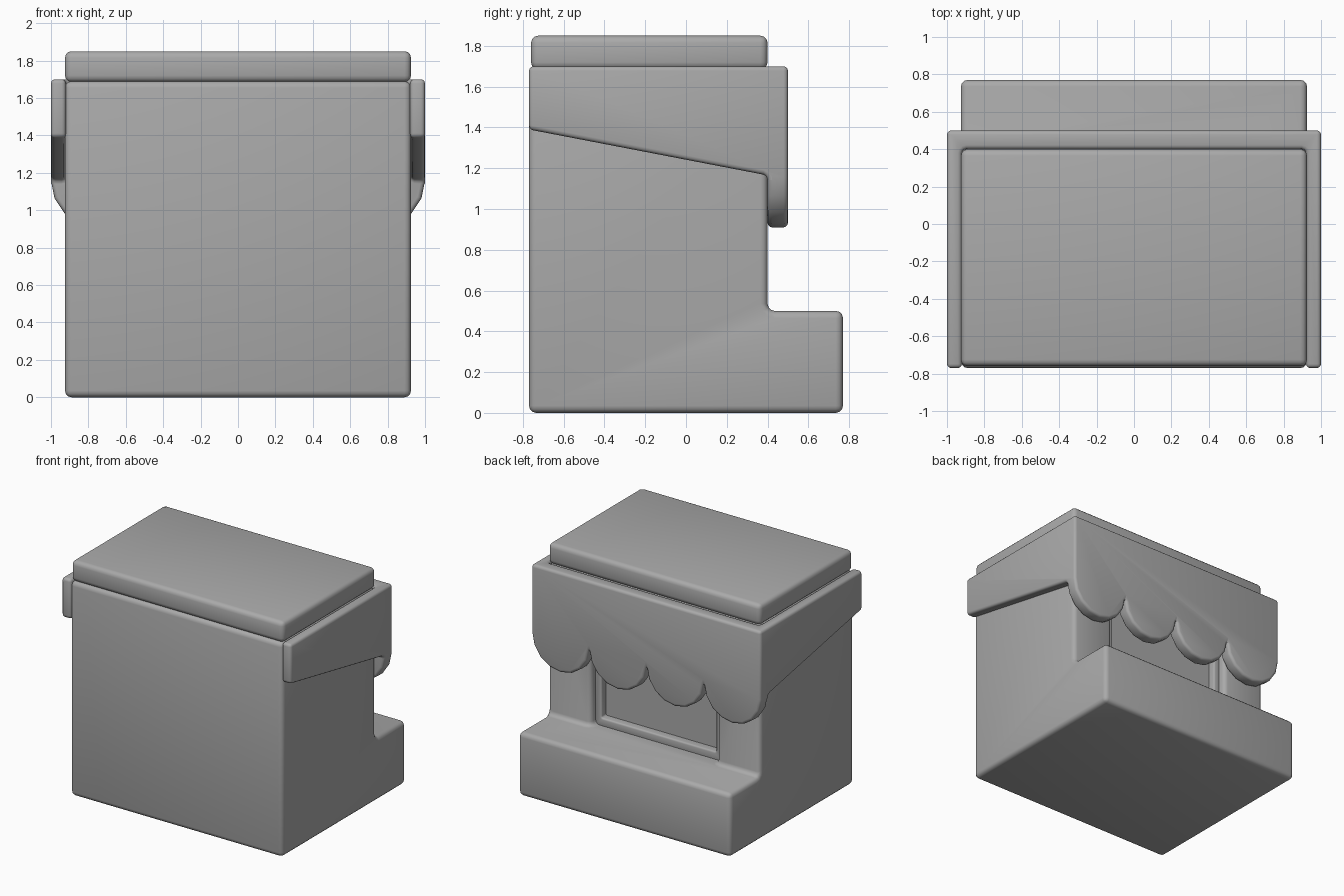
import bpy, bmesh, math
from mathutils import Vector

if "Cube" in bpy.data.objects:
    bpy.data.objects.remove(bpy.data.objects["Cube"], do_unlink=True)

grey = bpy.data.materials.new("plain grey")
grey.use_nodes = True
COLOUR = (0.4, 0.4, 0.4, 1)
grey.diffuse_color = COLOUR
grey.node_tree.nodes["Principled BSDF"].inputs["Base Color"].default_value = COLOUR


def prism(name, outline, axis, start, end):
    """Extrude a 2D outline along x (outline is y, z) or y (outline is x, z)."""
    bm = bmesh.new()
    place = (lambda a, b: (start, a, b)) if axis == "x" else (lambda a, b: (a, start, b))
    face = bm.faces.new([bm.verts.new(place(a, b)) for a, b in outline])
    shift = Vector((end - start, 0, 0) if axis == "x" else (0, end - start, 0))
    grown = bmesh.ops.extrude_face_region(bm, geom=[face], use_keep_orig=True)
    bmesh.ops.translate(bm, vec=shift,
                        verts=[v for v in grown["geom"] if isinstance(v, bmesh.types.BMVert)])
    bmesh.ops.recalc_face_normals(bm, faces=bm.faces[:])
    mesh = bpy.data.meshes.new(name)
    bm.to_mesh(mesh)
    bm.free()
    mesh.materials.append(grey)
    ob = bpy.data.objects.new(name, mesh)
    bpy.context.collection.objects.link(ob)
    return ob


def box(name, x0, x1, y0, y1, z0, z1):
    return prism(name, [(y0, z0), (y1, z0), (y1, z1), (y0, z1)], "x", x0, x1)


def select(ob):
    bpy.ops.object.select_all(action="DESELECT")
    ob.select_set(True)
    bpy.context.view_layer.objects.active = ob


def combine(ob, other, operation):
    """Boolean two solids, drop the helper and merge coplanar faces."""
    select(ob)
    mod = ob.modifiers.new("combine", "BOOLEAN")
    mod.operation, mod.solver, mod.object = operation, "EXACT", other
    bpy.ops.object.modifier_apply(modifier=mod.name)
    bpy.data.objects.remove(other, do_unlink=True)
    bm = bmesh.new()
    bm.from_mesh(ob.data)
    bmesh.ops.remove_doubles(bm, verts=bm.verts[:], dist=0.0005)
    bmesh.ops.dissolve_limit(bm, angle_limit=0.02, verts=bm.verts[:], edges=bm.edges[:])
    bm.to_mesh(ob.data)
    bm.free()


def soften(ob, width):
    mod = ob.modifiers.new("rounded edges", "BEVEL")
    mod.width, mod.segments = width, 3
    mod.limit_method, mod.angle_limit = "ANGLE", math.radians(30)
    mod.miter_outer = "MITER_ARC"
    mod.use_clamp_overlap = False
    select(ob)
    bpy.ops.object.modifier_apply(modifier=mod.name)
    bpy.ops.object.shade_smooth_by_angle(angle=math.radians(35))


# Stepped body with a serving window cut into the back wall
W = 0.925
body = prism("body", [(-0.77, 0), (0.77, 0), (0.77, 0.5), (0.4, 0.5), (0.4, 1.69), (-0.77, 1.69)],
             "x", -W, W)
combine(body, box("window_cutter", -0.55, 0.55, 0.26, 0.6, 0.5, 1.32), "DIFFERENCE")
soften(body, 0.035)

# Window frame around a recessed pane
frame = box("window_frame", -0.56, 0.56, 0.24, 0.34, 0.49, 1.33)
combine(frame, box("frame_cutter", -0.5, 0.5, 0.2, 0.5, 0.56, 1.26), "DIFFERENCE")
soften(frame, 0.012)
box("window_pane", -0.52, 0.52, 0.24, 0.28, 0.53, 1.29)

# Roof slab
soften(box("roof_slab", -W, W, -0.76, 0.4, 1.685, 1.85), 0.035)

# Awning: scalloped valance with two sloping side boards
STEPS, R = 8, 0.25
valance = [(-1, 1.7)]
for s in range(4):
    centre = -0.75 + s * 2 * R
    for i in range(0 if s == 0 else 1, STEPS + 1):
        a = math.pi * (1 + i / STEPS)
        valance.append((centre + R * math.cos(a), 1.16 + R * math.sin(a)))
valance.append((1, 1.7))
awning = prism("awning", valance, "y", 0.4, 0.5)
side = [(-0.77, 1.39), (0.4, 1.165), (0.42, 1.165), (0.42, 1.7), (-0.77, 1.7)]
for sign in (-1, 1):
    combine(awning, prism("awning_side", side, "x", sign * 0.92, sign), "UNION")
soften(awning, 0.022)
